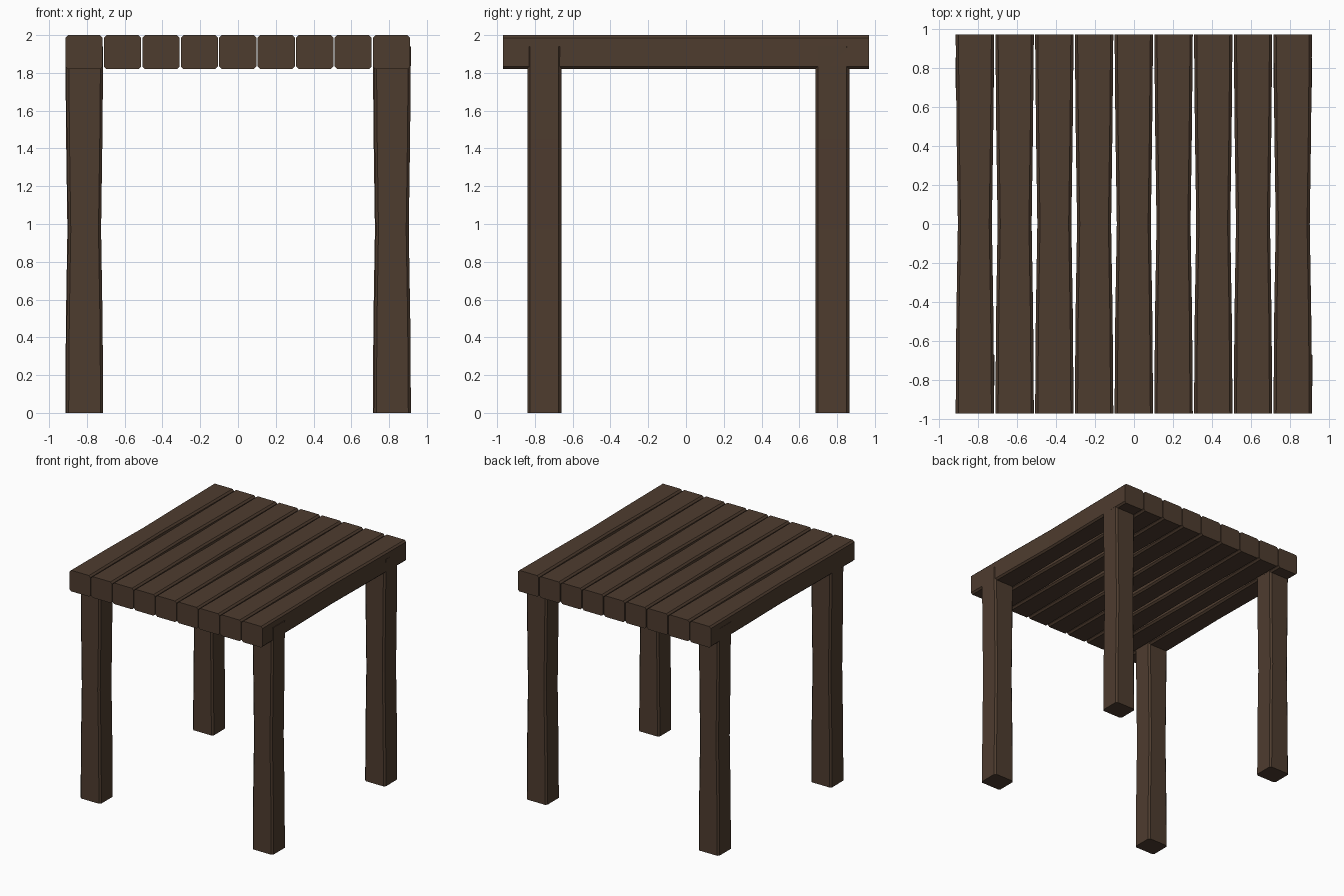
import bpy

if "Cube" in bpy.data.objects:
    bpy.data.objects.remove(bpy.data.objects["Cube"])

wood = bpy.data.materials.new("dark_wood")
wood.diffuse_color = (0.076, 0.045, 0.028, 1)
wood.use_nodes = True
wood.node_tree.nodes["Principled BSDF"].inputs["Base Color"].default_value = wood.diffuse_color

LENGTH, WIDTH, THICK, BEVEL = 1.94, 0.197, 0.18, 0.014
# position along the beam, width factor: slightly waisted in the middle
SECTIONS = [(-0.97, 1.0), (-0.48, 0.965), (0.0, 0.885), (0.48, 0.955), (0.97, 1.0)]


def beam(name, place):
    """Chamfered beam; place(width, thickness, along) gives the world position."""
    verts, faces = [], []
    for along, f in SECTIONS:
        w, t, b = WIDTH * f / 2, THICK / 2, BEVEL
        ring = [(w - b, -t), (w, -t + b), (w, t - b), (w - b, t),
                (-w + b, t), (-w, t - b), (-w, -t + b), (-w + b, -t)]
        verts += [place(u, v, along) for u, v in ring]
    last = (len(SECTIONS) - 1) * 8
    for s in range(0, last, 8):
        for i in range(8):
            j = (i + 1) % 8
            faces.append((s + i, s + j, s + 8 + j, s + 8 + i))
    faces.append(tuple(range(7, -1, -1)))
    faces.append(tuple(range(last, last + 8)))
    mesh = bpy.data.meshes.new(name)
    mesh.from_pydata(verts, [], faces)
    mesh.materials.append(wood)
    obj = bpy.data.objects.new(name, mesh)
    bpy.context.collection.objects.link(obj)


# table top planks, running front to back
for k in range(9):
    cx = -0.815 + k * 0.2035
    beam(f"top_plank_{k + 1}", lambda u, v, a, cx=cx: (cx - u, a, 1.91 + v))

# four legs, the same beams stood upright
for name, cx, cy in [("front_left_leg", -0.812, -0.75), ("front_right_leg", 0.817, -0.75),
                     ("back_left_leg", -0.816, 0.775), ("back_right_leg", 0.812, 0.775)]:
    beam(name, lambda u, v, a, cx=cx, cy=cy: (cx + u, cy + v, a + LENGTH / 2))
